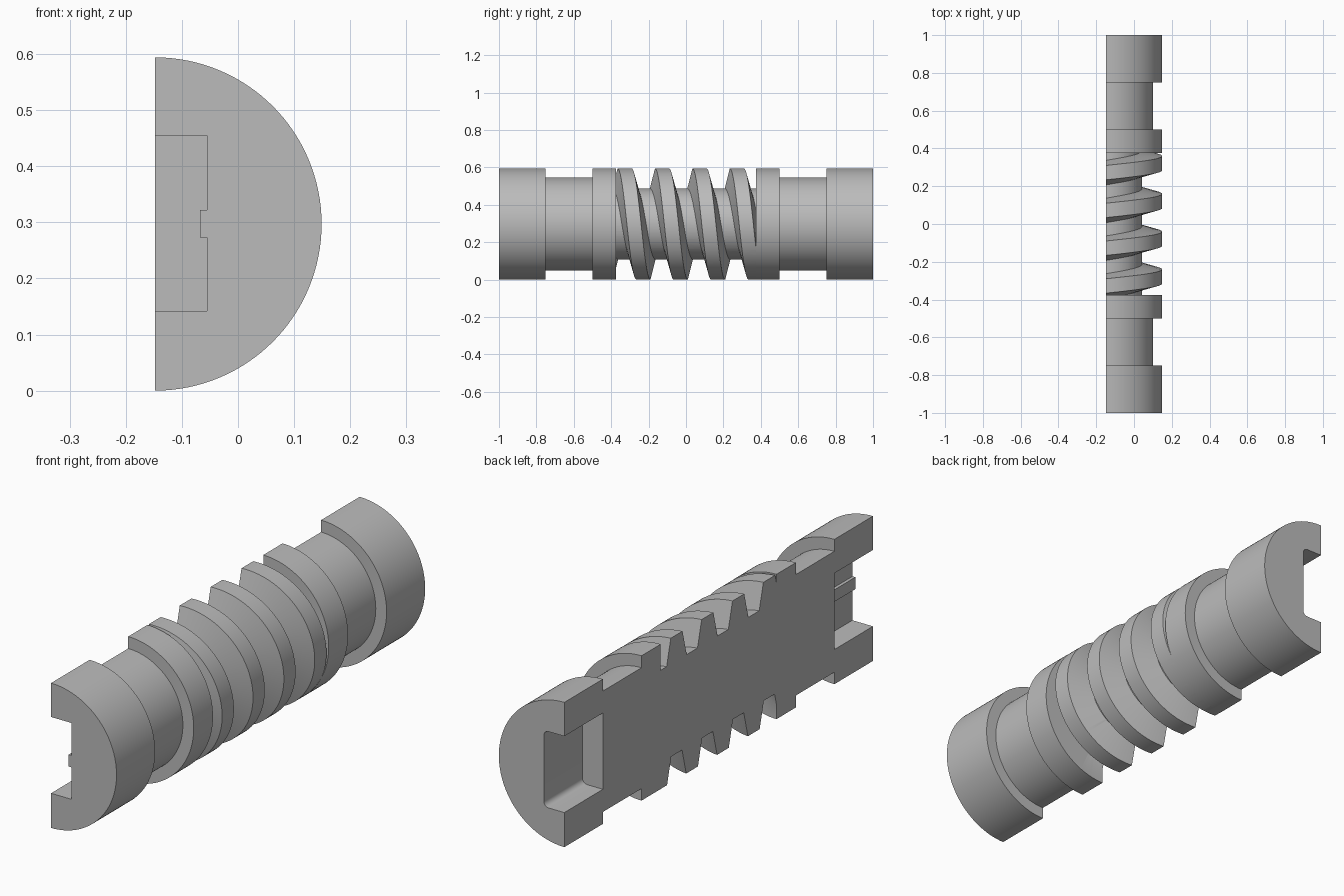
import bpy, bmesh, math
from mathutils import Matrix, Vector

if "Cube" in bpy.data.objects:
    bpy.data.objects.remove(bpy.data.objects["Cube"])

R, GROOVE, ROOT = 0.297, 0.248, 0.19   # outer, groove and thread root radii
CUT_X, AXIS_Z = -0.148, 0.297          # shaft axis lies on the cut plane
SEG, PITCH, THREAD_END = 128, 0.2, 0.375

grey = bpy.data.materials.new("plain grey")
grey.use_nodes = True
colour = (0.5, 0.5, 0.5, 1)
grey.diffuse_color = colour
grey.node_tree.nodes["Principled BSDF"].inputs["Base Color"].default_value = colour


def finish(name, bm):
    bmesh.ops.recalc_face_normals(bm, faces=bm.faces[:])
    mesh = bpy.data.meshes.new(name)
    bm.to_mesh(mesh)
    bm.free()
    mesh.materials.append(grey)
    obj = bpy.data.objects.new(name, mesh)
    bpy.context.collection.objects.link(obj)
    return obj


def ring_point(radius, y, angle):
    return Vector((CUT_X + radius * math.cos(angle), y, AXIS_Z + radius * math.sin(angle)))


def skin(bm, rings):
    """Bridge closed rings of equal length and cap both ends."""
    for a, b in zip(rings, rings[1:]):
        for i in range(len(a)):
            j = (i + 1) % len(a)
            bm.faces.new((a[i], a[j], b[j], b[i]))
    bm.faces.new(rings[0])
    bm.faces.new(rings[-1])


def combine(target, tool, operation):
    mod = target.modifiers.new(operation, "BOOLEAN")
    mod.operation, mod.solver, mod.object = operation, "EXACT", tool
    bpy.context.view_layer.objects.active = target
    bpy.ops.object.modifier_apply(modifier=mod.name)
    bpy.data.objects.remove(tool)


# Turned shaft: collars, grooves and thread root
def make_shaft():
    half = [(R, 1), (R, 0.75), (GROOVE, 0.75), (GROOVE, 0.5),
            (R, 0.5), (R, THREAD_END), (ROOT, THREAD_END)]
    profile = half + [(r, -y) for r, y in reversed(half)]
    bm = bmesh.new()
    skin(bm, [[bm.verts.new(ring_point(r, y, math.tau * i / SEG)) for i in range(SEG)]
              for r, y in profile])
    return finish("worm_shaft", bm)


# Helical tooth with a trapezoid section, trimmed inside the collars
def make_thread():
    slope = (0.065 - 0.038) / (R - ROOT)
    base = ROOT - 0.02
    wide = 0.065 + 0.02 * slope
    section = [(base, -wide), (R - 0.0005, -0.038), (R - 0.0005, 0.038), (base, wide)]
    bm = bmesh.new()
    rings = []
    for i in range(-3 * SEG, 3 * SEG + 1):
        angle = math.tau * i / SEG
        y = -0.078 - PITCH * i / SEG
        rings.append([bm.verts.new(ring_point(r, y + dy, angle)) for r, dy in section])
    skin(bm, rings)
    for side in (-1, 1):
        cut = bmesh.ops.bisect_plane(
            bm, geom=bm.verts[:] + bm.edges[:] + bm.faces[:], clear_outer=True,
            plane_co=(0, side * (THREAD_END + 0.005), 0), plane_no=(0, side, 0))
        edges = [e for e in cut["geom_cut"] if isinstance(e, bmesh.types.BMEdge)]
        bmesh.ops.holes_fill(bm, edges=edges)
    return finish("thread", bm)


def prism(name, outline, y0, y1):
    bm = bmesh.new()
    skin(bm, [[bm.verts.new((x, y, z)) for x, z in outline] for y in (y0, y1)])
    return finish(name, bm)


def box_outline(x0, x1, z0, z1):
    return [(x0, z0), (x1, z0), (x1, z1), (x0, z1)]


shaft = make_shaft()
combine(shaft, make_thread(), "UNION")

# Split lengthwise
combine(shaft, prism("split_cutter", box_outline(-1, CUT_X, -1, 1), -2, 2), "DIFFERENCE")

# Front socket with a narrow key on its wall
LOW, HIGH, WALL, KEY = 0.142, 0.455, -0.055, -0.068
keyed = [(-0.3, LOW), (WALL, LOW), (WALL, 0.273), (KEY, 0.273),
         (KEY, 0.322), (WALL, 0.322), (WALL, HIGH), (-0.3, HIGH)]
combine(shaft, prism("front_socket_cutter", keyed, -1.1, -0.75), "DIFFERENCE")

# Back socket with rounded corners
FILLET = 0.022
rounded = [(-0.3, LOW)]
for z, start in ((LOW + FILLET, -90), (HIGH - FILLET, 0)):
    for step in range(7):
        a = math.radians(start + 15 * step)
        rounded.append((WALL - FILLET + FILLET * math.cos(a), z + FILLET * math.sin(a)))
rounded.append((-0.3, HIGH))
combine(shaft, prism("back_socket_cutter", rounded, 0.75, 1.1), "DIFFERENCE")

# Smooth round surfaces, crisp edges
bpy.ops.object.select_all(action="DESELECT")
shaft.select_set(True)
bpy.context.view_layer.objects.active = shaft
bpy.ops.object.shade_smooth_by_angle(angle=math.radians(25))
